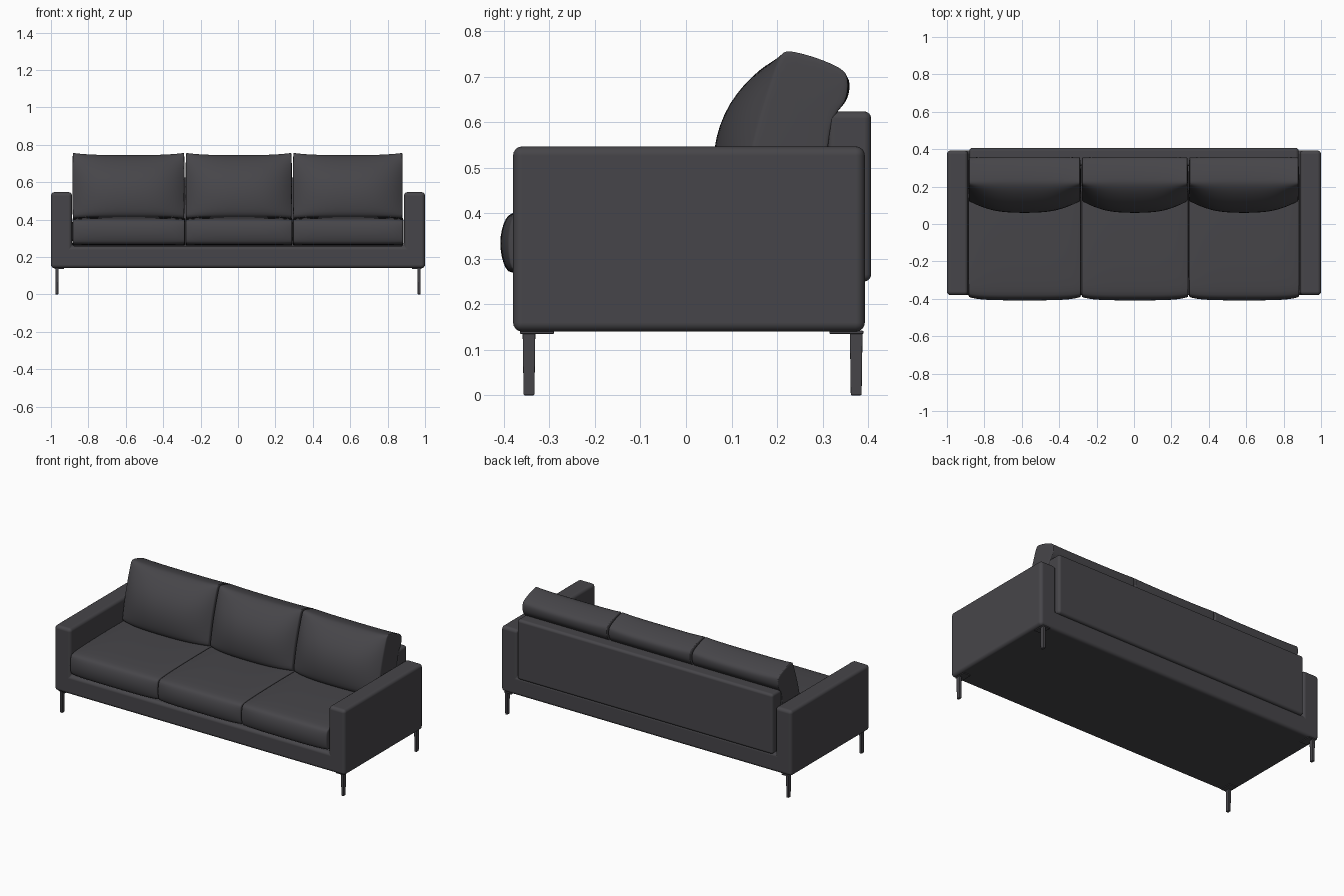
import bpy
import bmesh

cube = bpy.data.objects.get("Cube")
if cube:
    bpy.data.objects.remove(cube, do_unlink=True)

FABRIC = (0.062, 0.060, 0.067, 1)
fabric = bpy.data.materials.new("charcoal fabric")
fabric.use_nodes = True
fabric.diffuse_color = FABRIC
bsdf = next(n for n in fabric.node_tree.nodes if n.type == "BSDF_PRINCIPLED")
bsdf.inputs["Base Color"].default_value = FABRIC
bsdf.inputs["Roughness"].default_value = 0.8


def finish(name, bm, bevel=0.0, segments=4, subsurf=0):
    """Turn a bmesh into a smooth shaded object with soft edges."""
    bmesh.ops.recalc_face_normals(bm, faces=bm.faces)
    mesh = bpy.data.meshes.new(name)
    bm.to_mesh(mesh)
    bm.free()
    mesh.materials.append(fabric)
    mesh.shade_smooth()
    obj = bpy.data.objects.new(name, mesh)
    bpy.context.collection.objects.link(obj)
    if bevel:
        mod = obj.modifiers.new("soft edges", "BEVEL")
        mod.width, mod.segments = bevel, segments
        mod.limit_method = "ANGLE"
        mod.harden_normals = True
    if subsurf:
        mod = obj.modifiers.new("rounding", "SUBSURF")
        mod.levels = mod.render_levels = subsurf
    return obj


def loft(sections):
    """Skin a row of equal-length closed rings and cap both ends."""
    bm = bmesh.new()
    rings = [[bm.verts.new(p) for p in ring] for ring in sections]
    n = len(rings[0])
    for a, b in zip(rings, rings[1:]):
        for i in range(n):
            j = (i + 1) % n
            bm.faces.new((a[i], a[j], b[j], b[i]))
    bm.faces.new(rings[0])
    bm.faces.new(rings[-1])
    return bm


def box(name, x, y, z, bevel, taper=1.0):
    """Box from ranges; taper scales the bottom about its centre."""
    def ring(level, s):
        cx, cy = sum(x) / 2, sum(y) / 2
        hx, hy = (x[1] - x[0]) / 2 * s, (y[1] - y[0]) / 2 * s
        return [(cx + i * hx, cy + j * hy, level)
                for i, j in ((-1, -1), (1, -1), (1, 1), (-1, 1))]
    return finish(name, loft([ring(z[0], taper), ring(z[1], 1)]), bevel)


def cushion(name, x0, x1, edge, middle, power):
    """Blend a (y, z) edge profile into a fuller middle profile across x."""
    mid, half = (x0 + x1) / 2, (x1 - x0) / 2
    stations = (-1, -0.985, -0.93, -0.8, -0.55, -0.25, 0,
                0.25, 0.55, 0.8, 0.93, 0.985, 1)
    sections = []
    for u in stations:
        t = 1 - abs(u) ** power
        sections.append([(mid + u * half, a + (c - a) * t, b + (d - b) * t)
                         for (a, b), (c, d) in zip(edge, middle)])
    return finish(name, loft(sections), subsurf=2)


# Arms and base: one U-shaped frame
outline = [(-1, .14), (1, .14), (1, .547), (.887, .547), (.887, .258),
           (-.887, .258), (-.887, .547), (-1, .547)]
finish("arm_and_base_frame",
       loft([[(x, y, z) for x, z in outline] for y in (-.38, .393)]), .02)

# Backrest panel
box("backrest", (-.88, .88), (.31, .407), (.25, .624), .016)

# Cushion profiles (y, z), starting at the lower front
seat_edge = [(-.36, .262), (-.385, .275), (-.39, .33), (-.385, .39),
             (-.365, .402), (-.1, .408), (.29, .408), (.31, .4),
             (.31, .27), (.29, .262)]
seat_middle = [(-.375, .26), (-.398, .272), (-.413, .335), (-.398, .395),
               (-.37, .41), (-.1, .42), (.29, .418), (.31, .4),
               (.31, .27), (.29, .262)]
back_edge = [(.12, .40), (.125, .43), (.15, .56), (.18, .66), (.205, .74),
             (.215, .758), (.235, .757), (.29, .742), (.345, .718),
             (.357, .7), (.355, .64), (.315, .615), (.31, .5), (.29, .40)]
back_middle = [(.09, .40), (.062, .43), (.055, .54), (.09, .645),
               (.165, .722), (.21, .744), (.235, .746), (.29, .735),
               (.348, .712), (.363, .69), (.355, .64), (.315, .615),
               (.31, .5), (.29, .40)]

seams = (-.887, -.282, .292, .885)
for side, x0, x1 in zip(("right", "middle", "left"), seams, seams[1:]):
    cushion(f"seat_cushion_{side}", x0, x1, seat_edge, seat_middle, 6)
    cushion(f"back_cushion_{side}", x0 + .002, x1 - .004,
            back_edge, back_middle, 3.5)

# Slim tapered legs with mounting plates
for side, s in (("right", -1), ("left", 1)):
    for end, y, plate in (("front", -.345, (-.365, -.29)),
                          ("back", .374, (.315, .39))):
        box(f"{end}_leg_{side}", (s * .968 - .009, s * .968 + .009),
            (y - .014, y + .014), (0, .142), .003, taper=.85)
        box(f"{end}_leg_plate_{side}", (s * .955 - .025, s * .955 + .025),
            plate, (.135, .142), .002)
